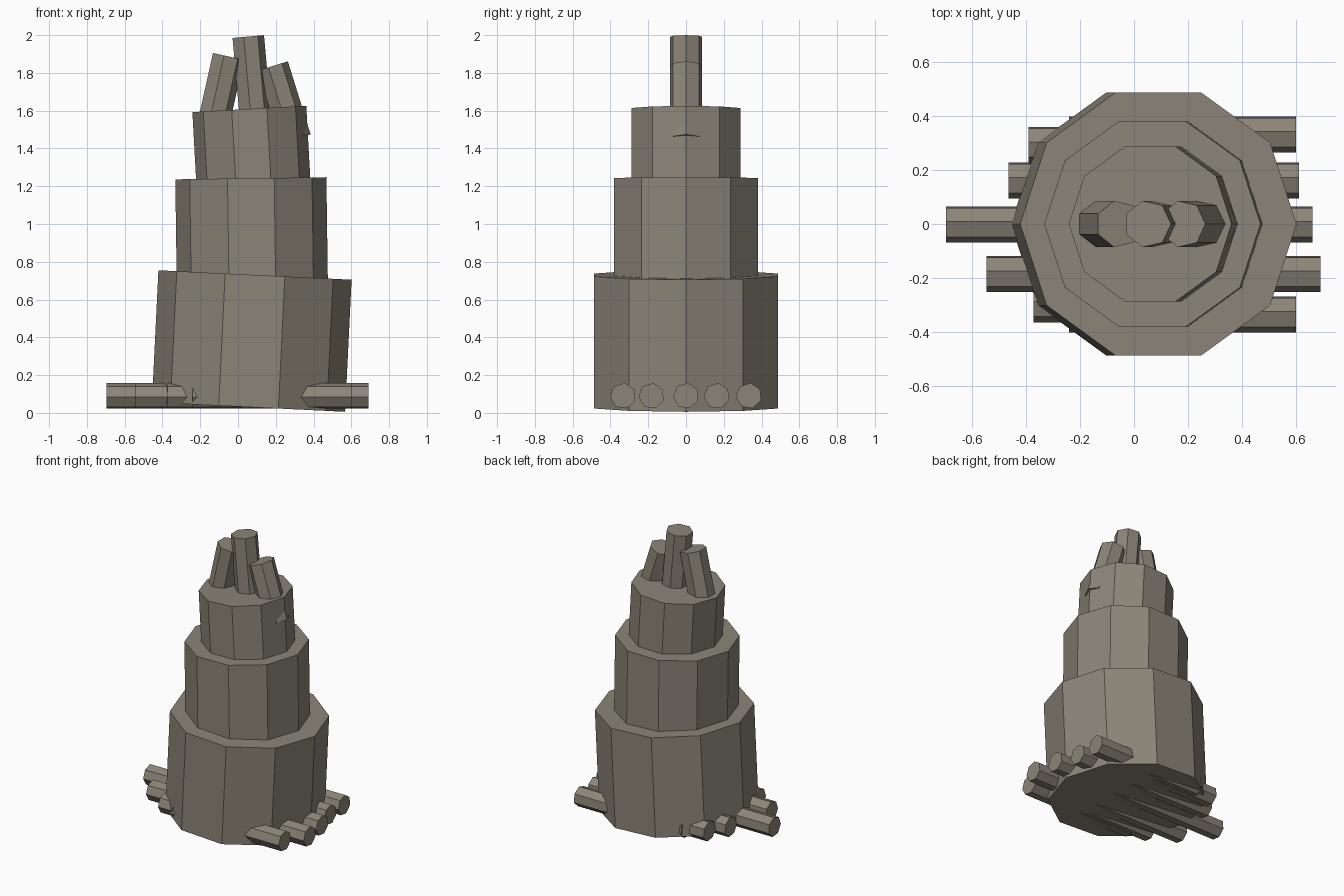
import bpy, bmesh
from math import sin, cos, pi, radians
from mathutils import Vector

cube = bpy.data.objects.get("Cube")
if cube:
    bpy.data.objects.remove(cube, do_unlink=True)

stone = bpy.data.materials.new("warm_grey_stone")
stone.use_nodes = True
colour = (0.26, 0.235, 0.19, 1)
stone.diffuse_color = colour
stone.node_tree.nodes["Principled BSDF"].inputs["Base Color"].default_value = colour


def prism(name, sides, radius, top, tilt, length, spin=0):
    """Flat-sided cylinder hanging from its top centre, leaning towards +x by tilt degrees."""
    t = radians(tilt)
    axis = Vector((sin(t), 0, cos(t)))
    across = Vector((cos(t), 0, -sin(t)))
    depth = Vector((0, 1, 0))
    top = Vector(top)
    bm = bmesh.new()
    ring = []
    for i in range(sides):
        a = 2 * pi * i / sides + radians(spin)
        ring.append(across * cos(a) * radius + depth * sin(a) * radius)
    upper = [bm.verts.new(top + p) for p in ring]
    lower = [bm.verts.new(top + p - axis * length) for p in ring]
    bm.faces.new(upper)
    bm.faces.new(lower[::-1])
    for i in range(sides):
        j = (i + 1) % sides
        bm.faces.new((lower[i], lower[j], upper[j], upper[i]))
    mesh = bpy.data.meshes.new(name)
    bm.to_mesh(mesh)
    bm.free()
    mesh.materials.append(stone)
    obj = bpy.data.objects.new(name, mesh)
    bpy.context.collection.objects.link(obj)
    return obj


# Three stacked, slightly leaning tiers
prism("lower_tier", 10, 0.512, (0.09, 0, 0.73), 2.8, 0.70)
prism("middle_tier", 10, 0.40, (0.068, 0, 1.242), -0.8, 0.55)
prism("upper_tier", 10, 0.302, (0.06, 0, 1.609), -3.15, 0.40)

# Three leaning prongs on the top
prism("right_prong", 7, 0.088, (-0.055, 0, 1.888), 12.5, 0.42)
prism("middle_prong", 7, 0.088, (0.05, 0, 1.992), -5.1, 0.42)
prism("left_prong", 7, 0.088, (0.18, 0, 1.835), -17.3, 0.405)

# Logs lying under the base: depth position, right end, left end
logs = [
    (-0.333, -0.24, 0.60),
    (-0.295, -0.372, 0.10),
    (-0.183, -0.545, 0.69),
    (0.0, -0.695, 0.66),
    (0.163, -0.465, 0.61),
    (0.295, -0.39, 0.10),
    (0.333, -0.24, 0.60),
]
for n, (y, start, end) in enumerate(logs, 1):
    prism(f"base_log_{n}", 7, 0.069, (end, y, 0.09), 90, end - start, 121)
